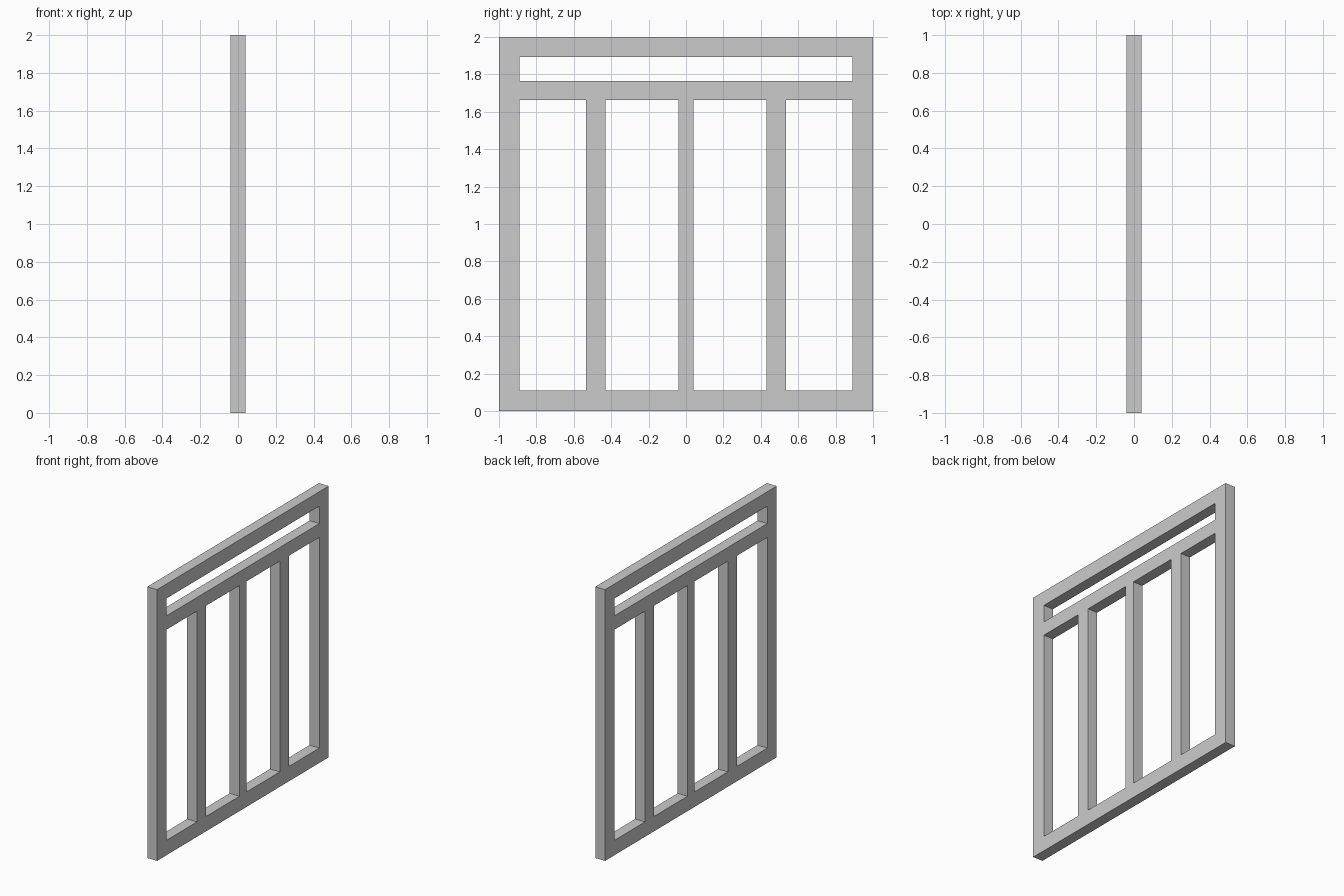
import bpy, bmesh

if "Cube" in bpy.data.objects:
    bpy.data.objects.remove(bpy.data.objects["Cube"])

HALF_DEPTH = 0.04
# Edges of the stiles, mullions and rails
half = [0.04, 0.43, 0.535, 0.89, 1.0]
ys = [-v for v in reversed(half)] + half
zs = [0.0, 0.11, 1.663, 1.765, 1.893, 2.0]


def is_open(col, row):
    if row == 3:                      # long transom light
        return 0 < col < len(ys) - 2
    return row == 1 and col % 2 == 1  # four tall panes


# Front sheet of the frame, leaving out the openings
bm = bmesh.new()
grid = [[bm.verts.new((-HALF_DEPTH, y, z)) for z in zs] for y in ys]
for c in range(len(ys) - 1):
    for r in range(len(zs) - 1):
        if not is_open(c, r):
            bm.faces.new((grid[c][r], grid[c + 1][r],
                          grid[c + 1][r + 1], grid[c][r + 1]))

# Thicken into a solid, flush frame
ext = bmesh.ops.extrude_face_region(bm, geom=bm.faces[:], use_keep_orig=True)
bmesh.ops.translate(bm, vec=(2 * HALF_DEPTH, 0, 0),
                    verts=[g for g in ext["geom"] if isinstance(g, bmesh.types.BMVert)])
bmesh.ops.recalc_face_normals(bm, faces=bm.faces[:])

mesh = bpy.data.meshes.new("window_frame")
bm.to_mesh(mesh)
bm.free()
bpy.context.collection.objects.link(bpy.data.objects.new("window_frame", mesh))
